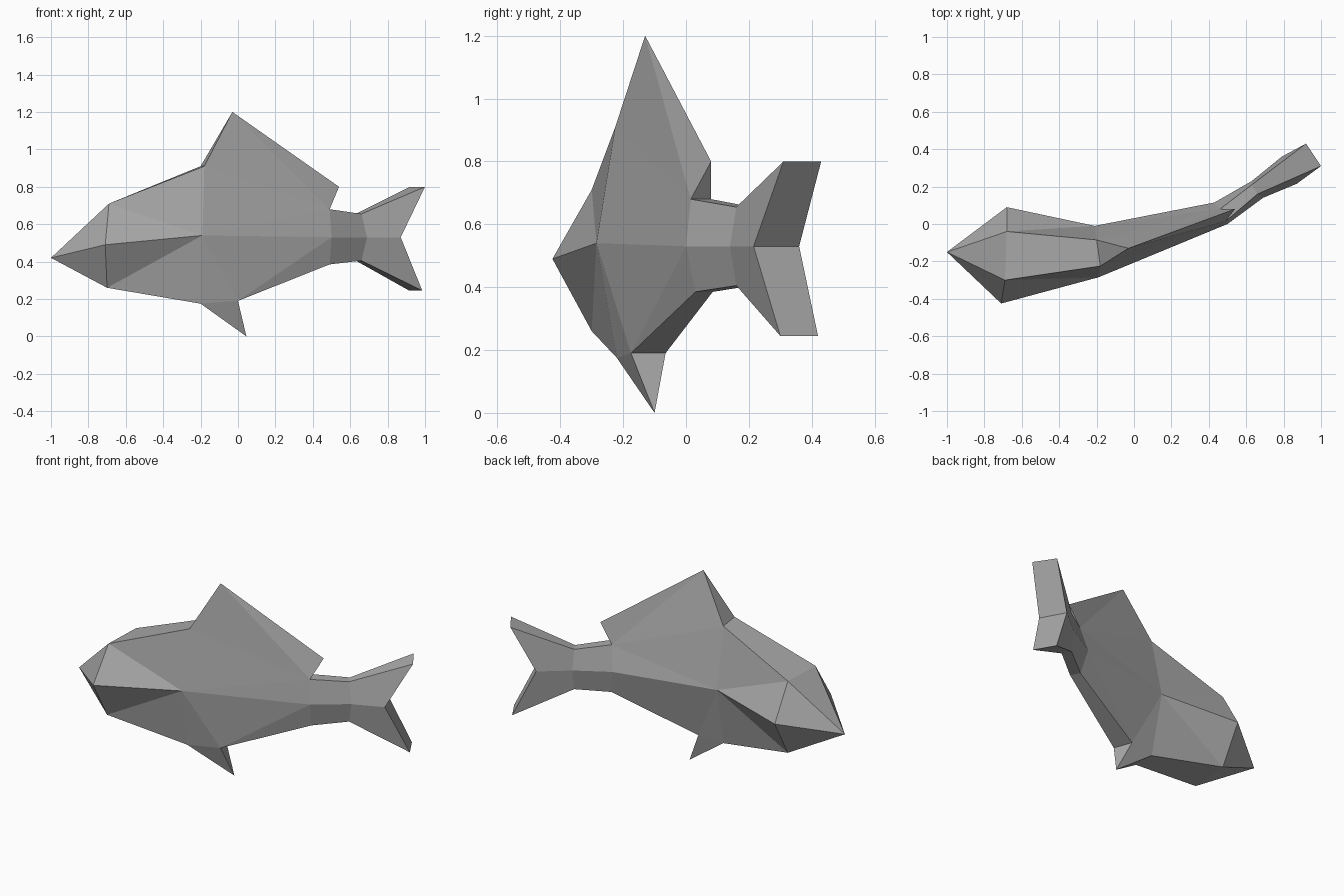
import bpy
import bmesh

cube = bpy.data.objects.get("Cube")
if cube:
    bpy.data.objects.remove(cube, do_unlink=True)

# Single body colour
grey = bpy.data.materials.new("fish grey")
grey.use_nodes = True
colour = (0.4, 0.4, 0.4, 1)
grey.diffuse_color = colour
grey.node_tree.nodes["Principled BSDF"].inputs["Base Color"].default_value = colour

bm = bmesh.new()
points = {}


def pair(name, right, left, z):
    """Matching points on the two flanks of the bent body."""
    points[name] = (bm.verts.new((*right, z)), bm.verts.new((*left, z)))


def centre(name, co):
    """A point on the middle line, shared by both flanks."""
    vert = bm.verts.new(co)
    points[name] = (vert, vert)


def flank(names):
    """The same face on both flanks, wound the opposite way on the left."""
    names = names.split()
    bm.faces.new([points[n][0] for n in names])
    bm.faces.new([points[n][1] for n in reversed(names)])


def bridge(*names):
    """A face across the body, joining the flanks along the named points."""
    loop = [points[n][0] for n in names] + [points[n][1] for n in reversed(names)]
    bm.faces.new(list(dict.fromkeys(loop)))


# Cross sections from head to tail
centre("nose", (-1, -0.15, 0.42))
pair("head_top", (-0.69, -0.30), (-0.68, -0.04), 0.71)
pair("head_mid", (-0.71, -0.425), (-0.68, 0.09), 0.49)
pair("head_low", (-0.70, -0.30), (-0.68, -0.04), 0.26)
pair("chest_top", (-0.18, -0.225), (-0.20, -0.085), 0.91)
pair("chest_mid", (-0.19, -0.285), (-0.21, -0.01), 0.54)
pair("chest_low", (-0.20, -0.22), (-0.20, -0.085), 0.175)
pair("belly_low", (0, -0.175), (-0.04, -0.065), 0.19)
pair("rear_top", (0.49, 0.015), (0.46, 0.08), 0.68)
pair("rear_mid", (0.50, 0), (0.43, 0.115), 0.53)
pair("rear_low", (0.49, 0.03), (0.46, 0.085), 0.385)
pair("stem_top", (0.66, 0.16), (0.63, 0.21), 0.655)
pair("stem_mid", (0.69, 0.14), (0.63, 0.23), 0.53)
pair("stem_low", (0.66, 0.16), (0.63, 0.21), 0.405)

# Fin tips
centre("back_fin_peak", (-0.03, -0.13, 1.20))
centre("back_fin_end", (0.54, 0.08, 0.80))
centre("belly_fin_tip", (0.045, -0.10, 0))
pair("tail_top", (1, 0.31), (0.92, 0.43), 0.80)
pair("tail_mid", (0.87, 0.215), (0.79, 0.36), 0.53)
pair("tail_low", (0.985, 0.30), (0.915, 0.42), 0.245)

# Head, front body and tail repeat above and below the middle line
for edge in ("top", "low"):
    flank(f"nose head_mid head_{edge}")
    bridge("nose", f"head_{edge}")
    flank(f"head_mid chest_mid head_{edge}")
    flank(f"head_{edge} chest_mid chest_{edge}")
    bridge(f"head_{edge}", f"chest_{edge}")
    flank(f"rear_mid stem_mid stem_{edge} rear_{edge}")
    bridge(f"rear_{edge}", f"stem_{edge}")
    flank(f"stem_mid tail_mid tail_{edge} stem_{edge}")
    bridge(f"stem_{edge}", f"tail_{edge}")
    bridge(f"tail_{edge}", "tail_mid")

# Rear body and back fin
flank("chest_mid rear_mid rear_top")
flank("chest_mid rear_top chest_top")
flank("chest_top rear_top back_fin_peak")
flank("back_fin_peak rear_top back_fin_end")
bridge("chest_top", "back_fin_peak")
bridge("rear_top", "back_fin_end")

# Belly and belly fin
flank("chest_mid chest_low belly_low")
flank("chest_mid belly_low rear_mid")
flank("rear_mid belly_low rear_low")
bridge("belly_low", "rear_low")
flank("chest_low belly_fin_tip belly_low")
bridge("chest_low", "belly_fin_tip")
bridge("belly_low", "belly_fin_tip")

bmesh.ops.recalc_face_normals(bm, faces=bm.faces[:])
mesh = bpy.data.meshes.new("fish_body")
bm.to_mesh(mesh)
bm.free()
mesh.materials.append(grey)
fish = bpy.data.objects.new("fish_body", mesh)
bpy.context.collection.objects.link(fish)
